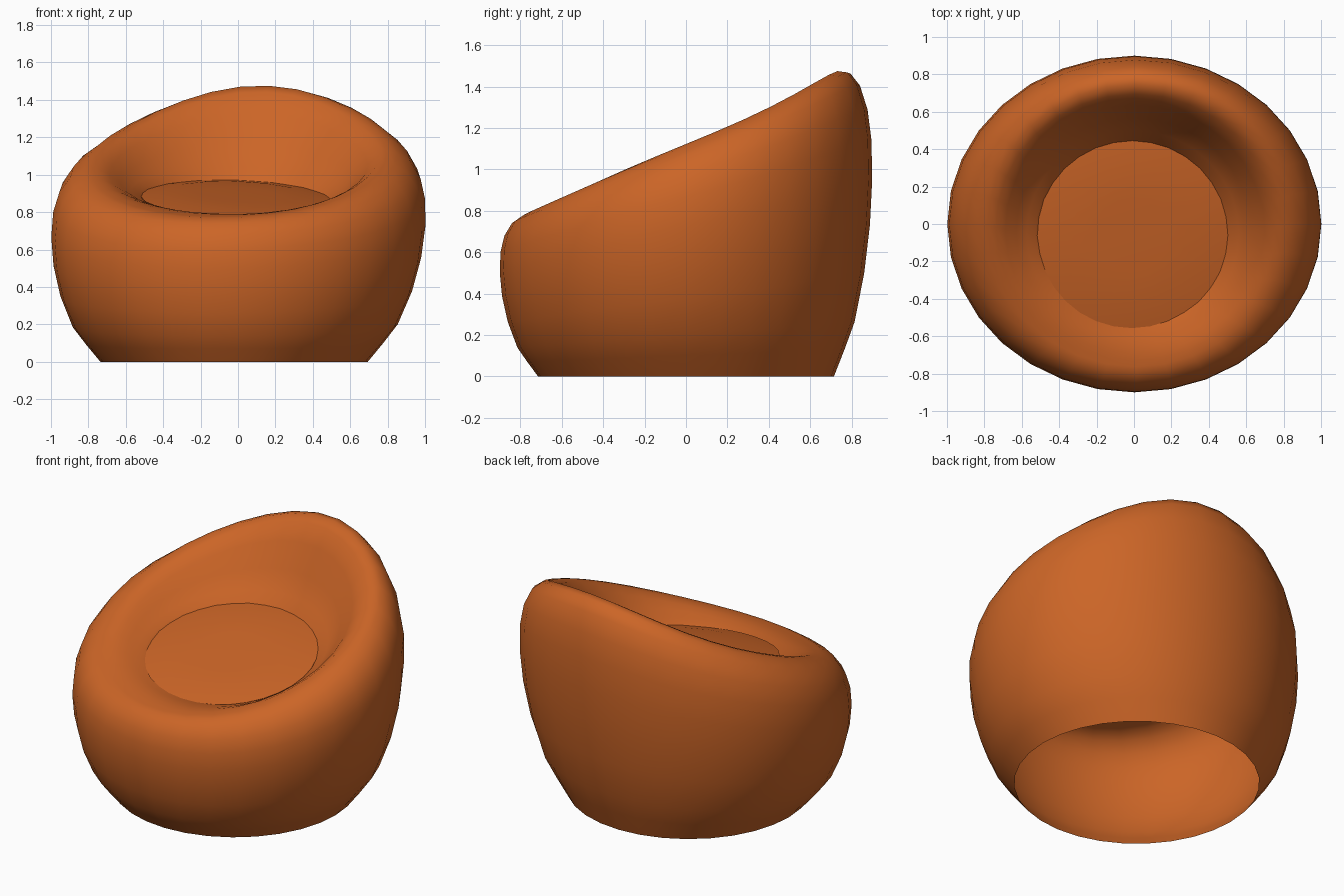
import bpy, bmesh, math

cube = bpy.data.objects.get("Cube")
if cube:
    bpy.data.objects.remove(cube, do_unlink=True)

orange = bpy.data.materials.new("orange_fabric")
orange.use_nodes = True
colour = (0.6, 0.13, 0.02, 1)
orange.diffuse_color = colour
orange.node_tree.nodes["Principled BSDF"].inputs["Base Color"].default_value = colour

SEGMENTS = 32
BASE = 0.715
CREST = 0.43
TWIST = math.radians(8)


def rim_height(a):
    """Height of the rim: low in front, sweeping up to a peak at the back."""
    s = math.sin(a + TWIST)
    return 1.07 + 0.31 * s + 0.04 * s ** 3 + 0.05 * s ** 4


def seat_height(x, y):
    """The seat leans back a little with the rim."""
    return 0.885 - 0.03 * x + 0.2 * (y + 0.06)


def loft(name, rings, cap=False):
    """Skin a list of closed rings; optionally fill the last one."""
    bm = bmesh.new()
    loops = [[bm.verts.new(p) for p in ring] for ring in rings]
    for low, high in zip(loops, loops[1:]):
        n = len(low)
        for i in range(n):
            j = (i + 1) % n
            bm.faces.new((low[i], low[j], high[j], high[i]))
    if cap:
        bm.faces.new(loops[-1])
    mesh = bpy.data.meshes.new(name)
    bm.to_mesh(mesh)
    bm.free()
    mesh.materials.append(orange)
    obj = bpy.data.objects.new(name, mesh)
    bpy.context.collection.objects.link(obj)
    bpy.ops.object.select_all(action="DESELECT")
    obj.select_set(True)
    bpy.context.view_layer.objects.active = obj
    bpy.ops.object.shade_smooth_by_angle(angle=math.radians(70))


angles = [math.tau * i / SEGMENTS for i in range(SEGMENTS)]

# Outer wall: (share of rim height, share of bulge) from floor to crest
wall = [(0, 0), (0.09, 0.28), (0.18, 0.54), (0.34, 0.79), (0.5, 0.94),
        (0.65, 1), (0.78, 0.98), (0.88, 0.88), (0.96, 0.68), (1, CREST)]


def wall_point(a, height, bulge):
    rx = BASE + bulge * (1 - BASE)
    ry = BASE + bulge * (0.9 - BASE)
    lean = 0.035 * (height - 0.6)
    return (rx * math.cos(a) + lean, ry * math.sin(a), height * rim_height(a))


rings = [[wall_point(a, h, b) for a in angles] for h, b in wall]

# Inner wall: (share of the way to the seat, share of the drop)
hollow = [(0.14, 0), (0.29, 0.08), (0.46, 0.31), (0.66, 0.64),
          (0.85, 0.89), (1, 1), (1.06, 1.1)]


def hollow_point(a, inward, drop):
    x, y, z = wall_point(a, 1, CREST)
    sx, sy = -0.01 + 0.52 * math.cos(a), -0.06 + 0.51 * math.sin(a)
    sz = seat_height(sx, sy) - 0.005
    puff = 0.015 * math.sin(math.pi * inward)
    return (x + (sx - x) * inward, y + (sy - y) * inward,
            z + (sz - z) * drop + puff)


rings += [[hollow_point(a, i, d) for a in angles] for i, d in hollow]
loft("tub_shell", rings)

# Seat pad: shallow tilted disc closing the hollow
pad = []
for r, lift in ((0.54, -0.02), (0.4, 0), (0.2, 0.005)):
    ring = []
    for a in angles[::2]:
        x, y = -0.01 + r * math.cos(a), -0.06 + r * math.sin(a)
        ring.append((x, y, seat_height(x, y) + lift))
    pad.append(ring)
loft("seat_pad", pad, cap=True)
